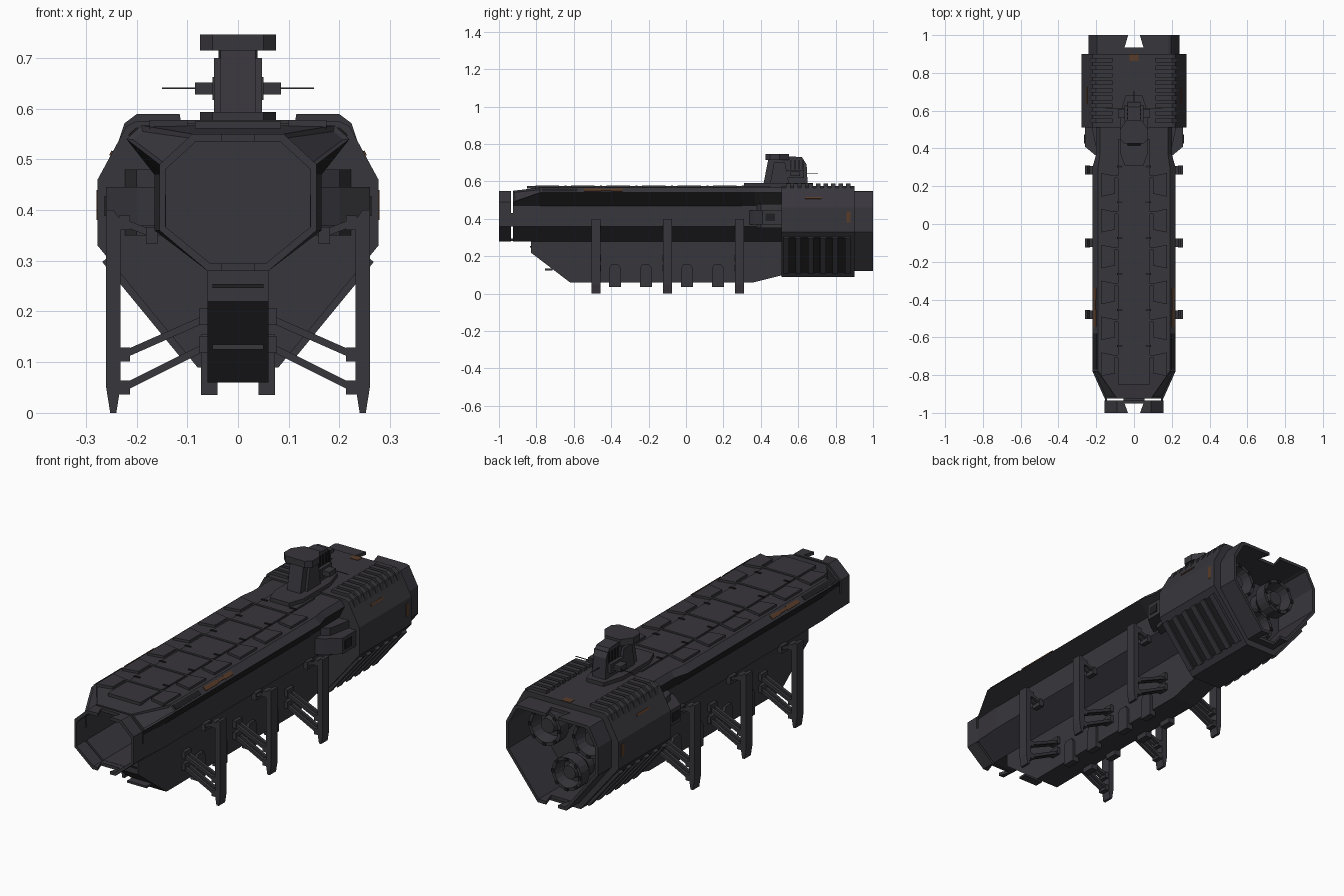
import bpy
import bmesh
from math import atan2, hypot, pi, radians, cos, sin
from mathutils import Matrix, Vector

default_cube = bpy.data.objects.get("Cube")
if default_cube:
    bpy.data.objects.remove(default_cube, do_unlink=True)


def make_material(name, red, green, blue):
    material = bpy.data.materials.new(name)
    material.use_nodes = True
    colour = (red, green, blue, 1)
    material.diffuse_color = colour
    material.node_tree.nodes["Principled BSDF"].inputs["Base Color"].default_value = colour
    return material


hull_grey = make_material("hull grey", .039, .037, .045)
recess_black = make_material("recess black", .014, .014, .016)
rust_brown = make_material("rust brown", .1, .045, .022)


def finish(name, bm, *materials):
    """Turn a bmesh into a named object with consistent normals."""
    bmesh.ops.recalc_face_normals(bm, faces=bm.faces[:])
    mesh = bpy.data.meshes.new(name)
    bm.to_mesh(mesh)
    bm.free()
    for material in materials:
        mesh.materials.append(material)
    obj = bpy.data.objects.new(name, mesh)
    bpy.context.collection.objects.link(obj)
    return obj


def loft_mesh(rings, closed=False):
    """Skin a list of equal-length rings, capped unless closed into a loop."""
    bm = bmesh.new()
    loops = [[bm.verts.new(point) for point in ring] for ring in rings]
    pairs = list(zip(loops, loops[1:]))
    if closed:
        pairs.append((loops[-1], loops[0]))
    else:
        bm.faces.new(loops[0])
        bm.faces.new(loops[-1])
    for first, second in pairs:
        for i in range(len(first)):
            j = (i + 1) % len(first)
            bm.faces.new((first[i], first[j], second[j], second[i]))
    bmesh.ops.recalc_face_normals(bm, faces=bm.faces[:])
    return bm


def section(y, half):
    """Mirror a half outline of (x, z) points into a full ring at y."""
    outline = half + [(-x, z) for x, z in reversed(half)]
    return [(x, y, z) for x, z in outline]


def prism(name, outline, axis, start, end, material=hull_grey):
    place = {"x": lambda a, b, d: (d, a, b),
             "y": lambda a, b, d: (a, d, b),
             "z": lambda a, b, d: (a, b, d)}[axis]
    rings = [[place(a, b, d) for a, b in outline] for d in (start, end)]
    return finish(name, loft_mesh(rings), material)


def box(name, centre, size, material=hull_grey, tilt=0):
    """Box tilted around the lengthwise axis."""
    bm = bmesh.new()
    matrix = (Matrix.Translation(centre) @ Matrix.Rotation(tilt, 4, "Y")
              @ Matrix.Diagonal((*size, 1)))
    bmesh.ops.create_cube(bm, size=1, matrix=matrix)
    return finish(name, bm, material)


def strut(name, start, end, y, thick):
    dx, dz = end[0] - start[0], end[1] - start[1]
    middle = ((start[0] + end[0]) / 2, y, (start[1] + end[1]) / 2)
    return box(name, middle, (thick, thick, hypot(dx, dz)), tilt=atan2(dx, dz))


def cut_notch(obj, y_tip, y_inner):
    """Cut a tapered notch through the top and bottom lips."""
    outline = [(-.025, y_tip), (.025, y_tip), (.05, y_inner), (-.05, y_inner)]
    cutter = prism("notch_cutter", outline, "z", 0, 1)
    cutter.hide_render = True
    modifier = obj.modifiers.new("notch", "BOOLEAN")
    modifier.operation = "DIFFERENCE"
    modifier.solver = "EXACT"
    modifier.object = cutter
    bpy.context.view_layer.objects.active = obj
    bpy.ops.object.modifier_apply(modifier=modifier.name)
    bpy.data.objects.remove(cutter, do_unlink=True)


# Main hull with a hollow bow and overhanging shoulders
bow = [(.09, .55), (.155, .49), (.155, .47), (.155, .36), (.06, .28)]
bore = [(.083, .535), (.143, .48), (.143, .47), (.143, .367), (.055, .295)]
full = [(.19, .567), (.22, .54), (.165, .47), (.165, .36), (.06, .28)]
waist = [(.18, .567), (.2, .54), (.165, .47), (.165, .36), (.06, .28)]
bm = loft_mesh([section(-.6, bore), section(-.925, bore), section(-.925, bow),
                section(-.78, full), section(.3, full), section(.37, waist),
                section(.52, waist)])
bow_panels = [f for f in bm.faces if f.normal.z > .2 and f.normal.y < -.1
              and abs(f.calc_center_median().x) > .05]
bmesh.ops.inset_individual(bm, faces=bow_panels, thickness=.012, depth=-.006)
for face in bm.faces:
    if face.normal.z < -.3 and face.calc_center_median().z > .48:
        face.material_index = 1
finish("main_hull", bm, hull_grey, recess_black)

# Bow muzzle ring, held off the hull by clips
muzzle = finish("bow_muzzle", loft_mesh(
    [section(-.935, bow), section(-1, bow), section(-1, bore), section(-.935, bore)],
    closed=True), hull_grey)
cut_notch(muzzle, -1.02, -.95)
box("bow_clip_lower", (0, -.93, .288), (.11, .03, .012))

# Keel with a raked nose
prism("keel", [(-.83, .29), (-.83, .22), (-.62, .06), (.36, .06), (.52, .1), (.52, .29)],
      "x", -.06, .06)
box("keel_nose_bar", (0, -.735, .13), (.1, .04, .01))
box("keel_nose_slot", (0, -.831, .25), (.1, .006, .008), recess_black)

# Raised deck spine and cross bars
box("deck_spine", (0, -.2, .568), (.17, 1.3, .014))
for i in range(6):
    y = -.8 + i * .19
    box("deck_cross_bar", (0, y + .1, .574), (.2, .012, .008))

# Engine block with a hollow stern hood
block = [(.2, .575), (.22, .565), (.277, .46), (.277, .33), (.08, .09)]
hood = [(.18, .55), (.195, .545), (.24, .46), (.24, .33), (.075, .12)]
hood_in = [(.17, .535), (.185, .53), (.226, .455), (.226, .335), (.07, .135)]
engine = finish("engine_block", loft_mesh(
    [section(.51, block), section(.9, block), section(.9, hood), section(1, hood),
     section(1, hood_in), section(.76, hood_in)]), hull_grey)
cut_notch(engine, 1.02, .935)


def nozzle(name, x, z, radius):
    """Bell nozzle turned from a short profile, with clamps on the rim."""
    profile = [(.7, .75), (.7, .8), (1, .83), (1, .89), (.82, .89),
               (.7, .83), (.45, .83), (.4, .87), (.2, .87)]
    sides = 20
    rings = [[(x + r * radius * cos(2 * pi * k / sides), y,
               z + r * radius * sin(2 * pi * k / sides)) for k in range(sides)]
             for r, y in profile]
    obj = finish(name, loft_mesh(rings), hull_grey)
    for k in range(8):
        turn = k * pi / 4
        reach = radius * .9
        box(name + "_clamp", (x + reach * sin(turn), .89, z + reach * cos(turn)),
            (.016, .012, .014), recess_black, turn)
    return obj


nozzle("lower_nozzle", 0, .23, .078)

# Command tower
prism("tower_base", [(-.05, .31), (.05, .31), (.075, .38), (.075, .58), (.045, .68),
                     (-.045, .68), (-.075, .58), (-.075, .38)], "z", .55, .593)
prism("tower_neck", [(.415, .59), (.44, .72), (.55, .72), (.57, .59)], "x", -.035, .035)
prism("tower_flank", [(.45, .59), (.47, .7), (.53, .7), (.55, .59)], "x", -.047, .047)
prism("tower_head", [(-.075, .45), (-.05, .425), (.05, .425), (.075, .45), (.075, .5),
                     (.04, .55), (-.04, .55), (-.075, .5)], "z", .715, .746)
prism("tower_rear", [(.54, .59), (.54, .735), (.62, .73), (.645, .69), (.65, .59)],
      "x", -.034, .034)
for k in range(4):
    box("tower_vent", (0, .56 + k * .022, .69), (.076, .01, .05), recess_black)
box("sensor_bar", (0, .585, .64), (.17, .05, .024))
box("sensor_block", (0, .585, .64), (.1, .09, .045))
box("antenna_cross", (0, .61, .64), (.3, .003, .003))
box("antenna_tail", (0, .67, .64), (.003, .07, .003))

# Paired parts on both sides
for side, s in (("left", 1), ("right", -1)):
    nozzle(side + "_nozzle", s * .115, .42, .085)
    box(side + "_bow_clip", (s * .148, -.93, .395), (.012, .03, .07))

    # Deck blocks and shoulder rail
    for i in range(6):
        y = -.79 + i * .19
        prism(side + "_deck_block", [(s * .1, y), (s * .175, y - .015), (s * .175, y + .11),
                                     (s * .1, y + .095)], "z", .56, .578)
        box(side + "_deck_vent", (s * .075, y + .145, .576), (.03, .01, .004), recess_black)
    box(side + "_shoulder_recess", (s * .206, -.675, .5535), (.024, .19, .005),
        recess_black, s * radians(42))

    # Sponson ahead of the engine block
    prism(side + "_sponson", [(s * .15, .33), (s * .2, .36), (s * .26, .41), (s * .26, .52),
                              (s * .15, .52)], "z", .37, .445)
    prism(side + "_sponson_cap", [(s * .15, .37), (s * .2, .4), (s * .225, .52),
                                  (s * .15, .52)], "z", .35, .48)
    box(side + "_sponson_window", (s * .261, .45, .408), (.005, .05, .04), recess_black)

    # Ribs on the engine roof
    for i in range(9):
        y = .535 + i * .04
        prism(side + "_roof_rib", [(s * .11, .56), (s * .115, .589), (s * .2, .589),
                                   (s * .224, .571), (s * .236, .535), (s * .2, .55)],
              "y", y, y + .024)

    # Louvres on the lower engine flank
    lean = s * atan2(.197, .24)
    for i in range(6):
        y = .535 + i * .066
        box(side + "_louvre_bar", (s * .18, y, .208), (.022, .03, .25), hull_grey, lean)
        if i < 5:
            box(side + "_louvre_slot", (s * .18, y + .033, .208), (.008, .035, .24),
                recess_black, lean)

    # Landing legs: post, brackets and twin struts
    for y in (-.48, -.1, .285):
        post = [(.232, .38), (.245, .4), (.26, .4), (.26, .05), (.252, 0), (.24, 0),
                (.232, .05)]
        prism(side + "_leg_post", [(s * x, z) for x, z in post], "y", y - .024, y + .024)
        for post_z, hull_x, hull_z in ((.375, .16, .35), (.115, .055, .19), (.05, .055, .135)):
            box(side + "_leg_bracket", (s * .224, y, post_z), (.022, .044, .028))
            box(side + "_hull_bracket", (s * (hull_x + .01), y, hull_z), (.022, .05, .034))
            for offset in (-.013, .013):
                strut(side + "_leg_strut", (s * .225, post_z), (s * hull_x, hull_z),
                      y + offset, .014)

    # Keel skids
    for y in (-.38, -.215, .005, .17):
        prism(side + "_keel_skid", [(y - .032, .035), (y - .032, .135), (y - .02, .155),
                                    (y + .02, .155), (y + .032, .135), (y + .032, .035)],
              "x", s * .04, s * .073)

    # Rust patches
    for y, length, width in ((-.5, .09, .02), (-.43, .12, .013), (-.37, .06, .02)):
        box(side + "_shoulder_rust", (s * .206, y, .5545), (width, length, .005),
            rust_brown, s * radians(40))
    box(side + "_flank_rust", (s * .25, .68, .512), (.004, .09, .01), rust_brown,
        -s * radians(28))
    box(side + "_edge_rust", (s * .277, .868, .41), (.004, .022, .06), rust_brown)
box("roof_rust", (0, .88, .575), (.045, .035, .004), rust_brown)
